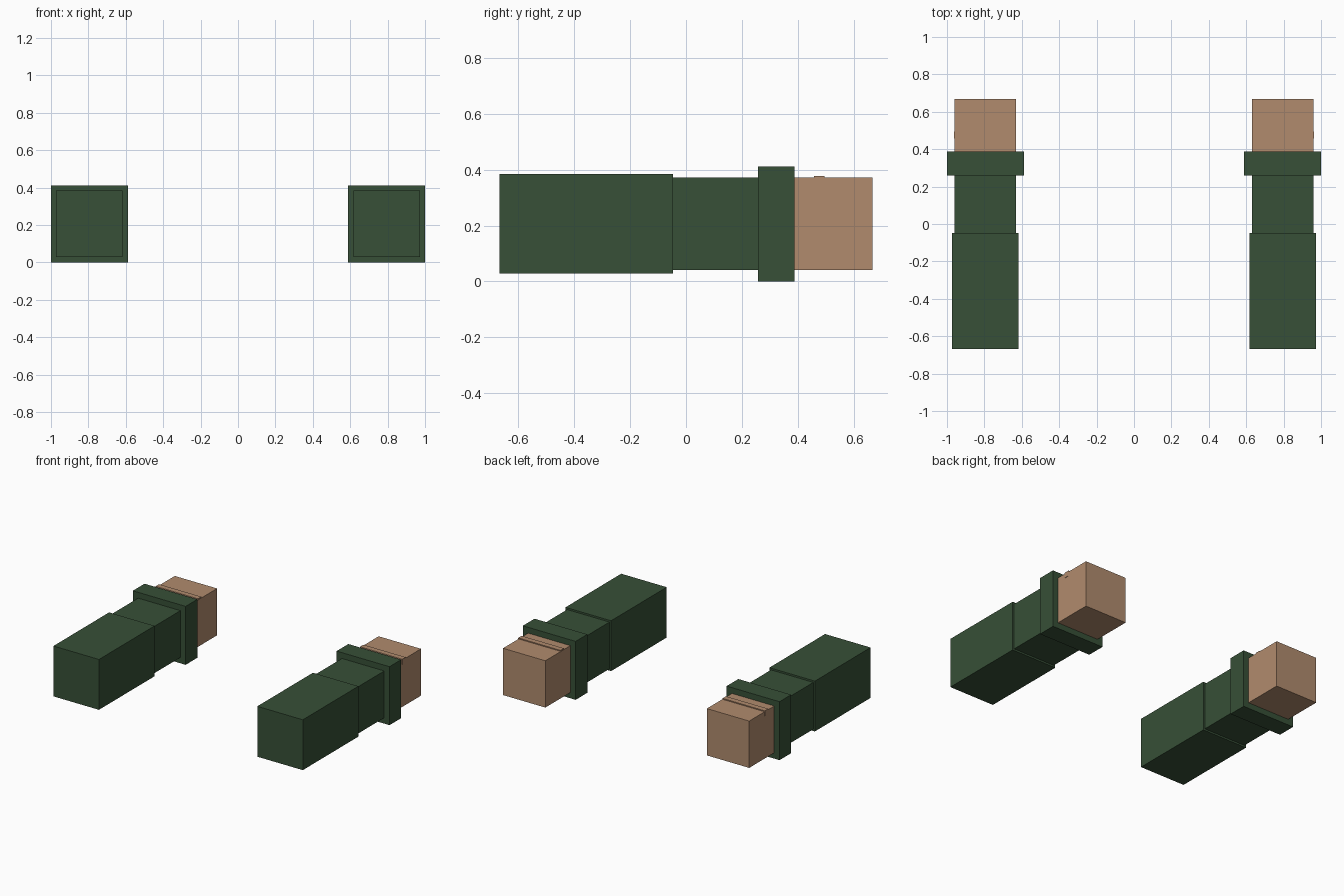
import bpy

if "Cube" in bpy.data.objects:
    bpy.data.objects.remove(bpy.data.objects["Cube"])


def material(name, color):
    m = bpy.data.materials.new(name)
    m.diffuse_color = (*color, 1)
    m.use_nodes = True
    m.node_tree.nodes["Principled BSDF"].inputs["Base Color"].default_value = m.diffuse_color
    return m


green = material("dark green cloth", (0.038, 0.080, 0.038))
tan = material("tan skin", (0.440, 0.260, 0.155))

ARM_X, ARM_Z = 0.795, 0.206  # arm axis


def box(name, mat, x, y, z):
    """Box from (min, max) ranges on each axis."""
    ranges = (x, y, z)
    bpy.ops.mesh.primitive_cube_add(size=1, location=[(a + b) / 2 for a, b in ranges])
    ob = bpy.context.object
    ob.name = name
    ob.scale = [b - a for a, b in ranges]
    bpy.ops.object.transform_apply(location=False, rotation=False, scale=True)
    ob.data.materials.append(mat)
    return ob


# Square sections strung along the arm: name, material, width, y start, y end
sections = [
    ("upper_sleeve", green, 0.355, -0.667, -0.047),
    ("lower_sleeve", green, 0.330, -0.047, 0.258),
    ("cuff", green, 0.412, 0.258, 0.388),
    ("hand", tan, 0.330, 0.388, 0.667),
]

for side, s in (("left", -1), ("right", 1)):
    cx = s * ARM_X
    for name, mat, w, y0, y1 in sections:
        h = w / 2
        box(f"{side}_{name}", mat, (cx - h, cx + h), (y0, y1), (ARM_Z - h, ARM_Z + h))
    # Thin raised band across the back of the hand
    xs = sorted((s * 0.632, s * 0.962))
    box(f"{side}_hand_band", tan, xs, (0.457, 0.495), (0.34, 0.378))
